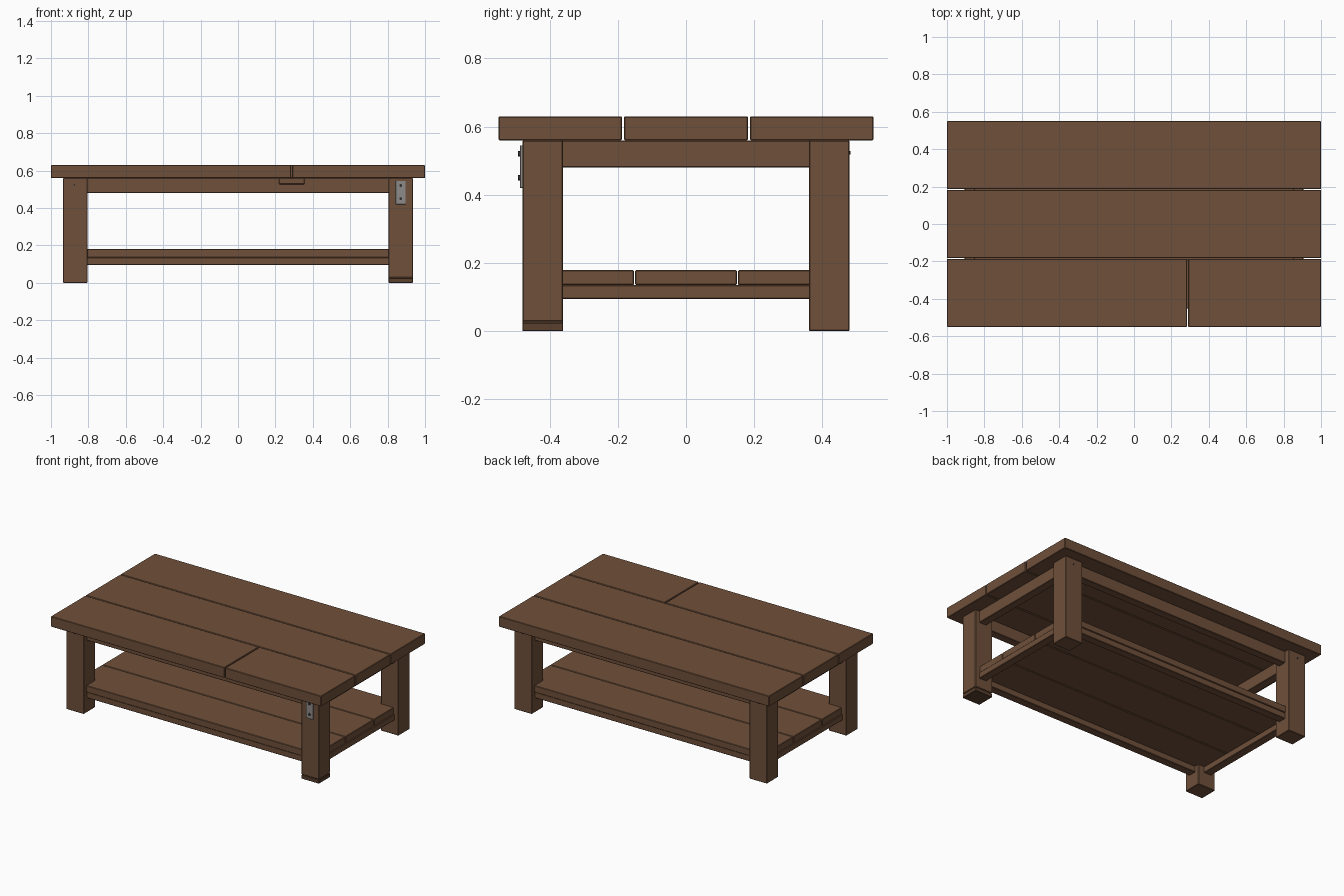
import bpy
import math

if "Cube" in bpy.data.objects:
    bpy.data.objects.remove(bpy.data.objects["Cube"])


def material(name, rgb):
    m = bpy.data.materials.new(name)
    m.diffuse_color = (*rgb, 1)
    m.use_nodes = True
    m.node_tree.nodes["Principled BSDF"].inputs["Base Color"].default_value = m.diffuse_color
    return m


WOOD = material("wood", (0.16, 0.08, 0.042))
DARK_WOOD = material("dark_wood", (0.10, 0.05, 0.027))
STEEL = material("steel", (0.27, 0.26, 0.25))
IRON = material("iron", (0.03, 0.03, 0.03))


def box(name, x, y, z, mat=WOOD, bevel=0.003):
    """Box from (min, max) ranges, with slightly eased edges."""
    bpy.ops.mesh.primitive_cube_add(
        size=1, location=[(r[0] + r[1]) / 2 for r in (x, y, z)])
    o = bpy.context.object
    o.name = name
    o.scale = [r[1] - r[0] for r in (x, y, z)]
    bpy.ops.object.transform_apply(location=False, rotation=False, scale=True)
    o.data.materials.append(mat)
    if bevel:
        b = o.modifiers.new("eased_edges", 'BEVEL')
        b.width = bevel
        b.segments = 1
    return o


def stud(name, x, y, z, radius, depth):
    """Round metal head lying along the y axis."""
    bpy.ops.mesh.primitive_cylinder_add(
        vertices=12, radius=radius, depth=depth, location=(x, y, z),
        rotation=(math.pi / 2, 0, 0))
    o = bpy.context.object
    o.name = name
    o.data.materials.append(IRON)
    bpy.ops.object.shade_smooth_by_angle()


def span(s, a, b):
    """Mirror the range a..b to the side given by sign s."""
    return tuple(sorted((s * a, s * b)))


# Table top: three planks, the front one cut in two
TOP = (0.56, 0.63)
box("top_plank_back", (-1, 1), (0.187, 0.55), TOP)
box("top_plank_middle", (-1, 1), (-0.182, 0.182), TOP)
box("top_plank_front_left", (-1, 0.284), (-0.55, -0.187), TOP)
box("top_plank_front_right", (0.290, 1), (-0.55, -0.187), TOP)

# Cleat under the plank joint
box("joint_cleat", (0.22, 0.355), (-0.453, -0.19), (0.527, 0.56))

# Legs; the front right one has a replaced foot
for sx, xn in ((-1, "left"), (1, "right")):
    for sy, yn in ((-1, "front"), (1, "back")):
        lx, ly = span(sx, 0.805, 0.935), span(sy, 0.36, 0.48)
        repaired = sx > 0 and sy < 0
        box(f"{yn}_{xn}_leg", lx, ly, (0.028 if repaired else 0, 0.56))
        if repaired:
            box("repair_foot", lx, ly, (0, 0.025), DARK_WOOD, 0.002)
        else:
            stud(f"{yn}_{xn}_nail", sx * 0.875, sy * 0.48, 0.523, 0.005, 0.005)

# Upper aprons and lower rails
for label, z in (("apron", (0.48, 0.56)), ("lower_rail", (0.095, 0.136))):
    for s, n in ((-1, "front"), (1, "back")):
        box(f"{n}_{label}", (-0.81, 0.81), span(s, 0.39, 0.445), z)
    for s, n in ((-1, "left"), (1, "right")):
        box(f"{n}_{label}", span(s, 0.85, 0.905), (-0.365, 0.365), z)

# Shelf planks, running into the legs
for i, y in enumerate(((-0.45, -0.153), (-0.149, 0.149), (0.153, 0.45))):
    box(f"shelf_plank_{i + 1}", (-0.9, 0.9), y, (0.135, 0.18))

# Steel mending plate with two bolts
box("mending_plate", (0.843, 0.896), (-0.487, -0.479), (0.42, 0.545), STEEL, 0.001)
for z in (0.45, 0.52):
    stud("plate_bolt", 0.87, -0.489, z, 0.008, 0.007)
